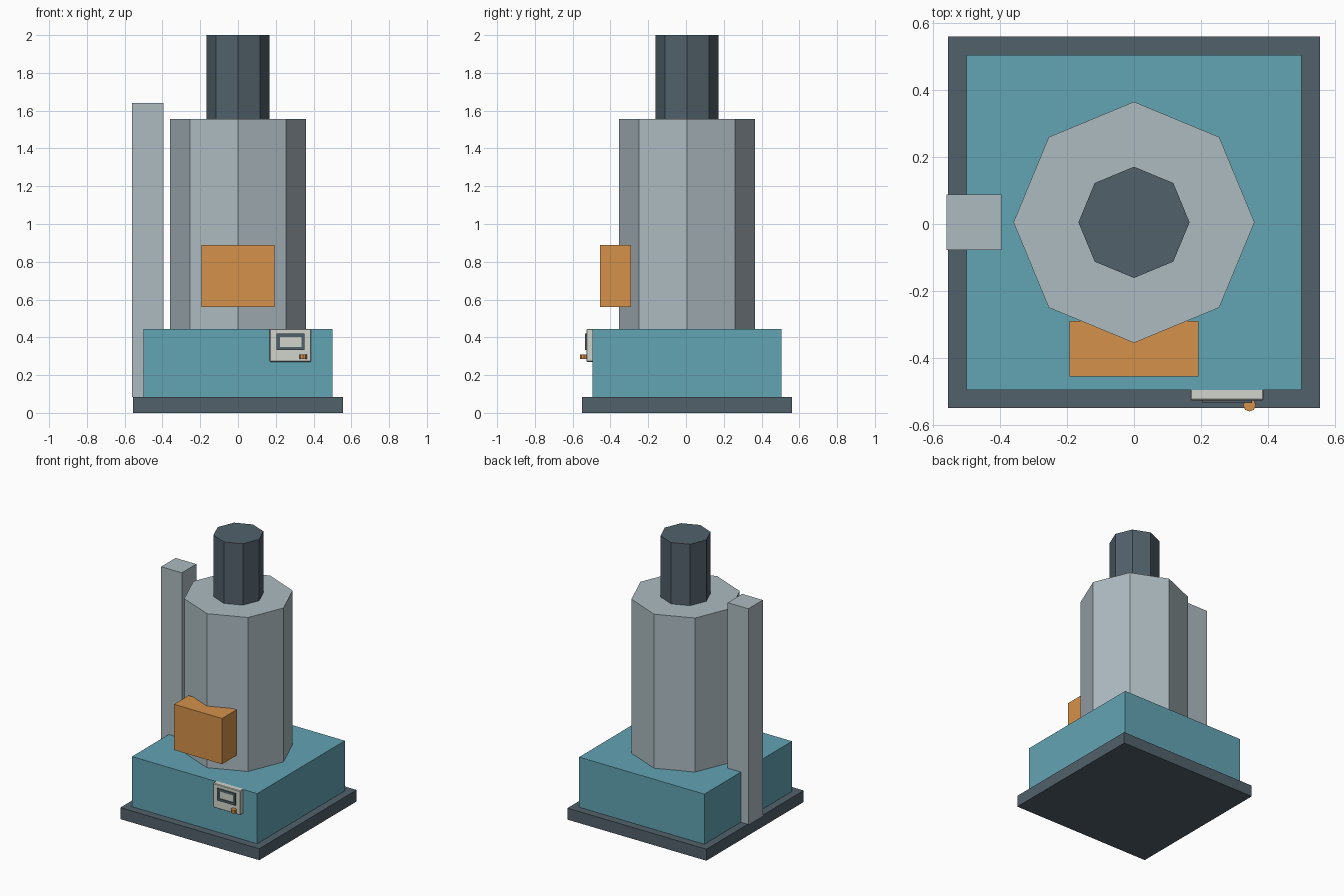
import bpy

if "Cube" in bpy.data.objects:
    bpy.data.objects.remove(bpy.data.objects["Cube"], do_unlink=True)


def linear(c):
    c /= 255
    return c / 12.92 if c <= 0.04045 else ((c + 0.055) / 1.055) ** 2.4


def material(name, *rgb):
    m = bpy.data.materials.new(name)
    m.use_nodes = True
    colour = [linear(c) for c in rgb] + [1]
    m.diffuse_color = colour
    m.node_tree.nodes["Principled BSDF"].inputs["Base Color"].default_value = colour
    return m


slate = material("dark slate", 82, 97, 107)
teal = material("teal", 98, 164, 179)
grey = material("light grey", 173, 187, 193)
orange = material("orange", 213, 145, 74)
cream = material("pale cream", 209, 213, 204)


def finish(name, mat):
    ob = bpy.context.object
    ob.name = ob.data.name = name
    ob.data.materials.append(mat)
    return ob


def box(name, mat, x, y, z, bevel=0):
    """Box from (low, high) ranges on each axis."""
    ranges = (x, y, z)
    bpy.ops.mesh.primitive_cube_add(size=1, location=[(a + b) / 2 for a, b in ranges])
    ob = finish(name, mat)
    ob.scale = [b - a for a, b in ranges]
    bpy.ops.object.transform_apply(location=False, rotation=False, scale=True)
    if bevel:
        mod = ob.modifiers.new("bevel", "BEVEL")
        mod.width = bevel
        mod.segments = 1
    return ob


def prism(name, mat, radius, x, y, z):
    """Upright eight-sided column with a corner facing the front."""
    bpy.ops.mesh.primitive_cylinder_add(vertices=8, radius=radius, depth=z[1] - z[0],
                                        location=(x, y, sum(z) / 2))
    return finish(name, mat)


MID = 0.005  # depth of the machine's centre line

# Main bodies
box("base_plate", slate, (-0.555, 0.555), (MID - 0.555, MID + 0.555), (0, 0.083))
box("lower_housing", teal, (-0.5, 0.5), (MID - 0.5, MID + 0.5), (0.083, 0.445))
prism("main_column", grey, 0.36, 0, MID, (0.445, 1.557))
prism("chimney", slate, 0.166, 0, MID, (1.557, 2))
box("side_duct", grey, (-0.56, -0.395), (-0.077, 0.088), (0.083, 1.64))
box("front_hopper", orange, (-0.192, 0.192), (-0.456, -0.29), (0.56, 0.89))

# Control panel with framed screen and knob
box("control_panel", cream, (0.168, 0.387), (-0.527, -0.483), (0.27, 0.445), 0.004)
left, right, low, high, rim = 0.205, 0.352, 0.333, 0.42, 0.017
depth = (-0.535, -0.52)
for side, z in (("lower", (low, low + rim)), ("upper", (high - rim, high))):
    box("screen_frame_" + side, slate, (left, right), depth, z)
for side, x in (("right", (left, left + rim)), ("left", (right - rim, right))):
    box("screen_frame_" + side, slate, x, depth, (low + rim, high - rim))
box("screen", cream, (left + rim, right - rim), (-0.529, -0.522), (low + rim, high - rim))
prism("control_knob", orange, 0.019, 0.345, -0.541, (0.285, 0.309))
